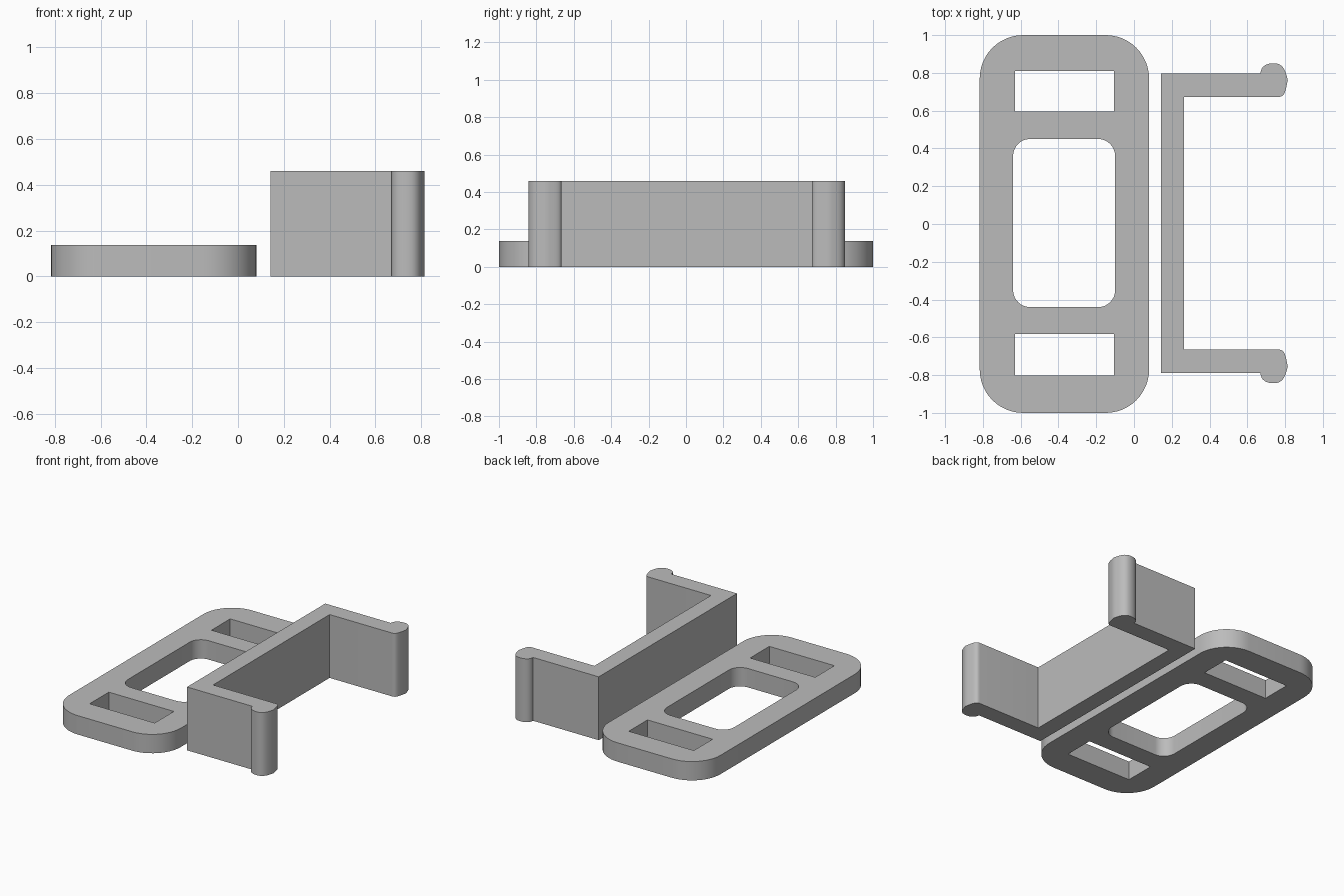
import bpy, bmesh, math
from mathutils import Vector
from mathutils.geometry import interpolate_bezier

cube = bpy.data.objects.get("Cube")
if cube:
    bpy.data.objects.remove(cube)

GREY = (0.5, 0.5, 0.5, 1.0)
mat = bpy.data.materials.new("plain grey")
mat.use_nodes = True
mat.diffuse_color = GREY
mat.node_tree.nodes["Principled BSDF"].inputs["Base Color"].default_value = GREY


def rounded_rect(x0, x1, y0, y1, r=0.0, steps=12):
    """Outline of a rectangle with round corners, anticlockwise."""
    if r == 0:
        return [(x0, y0), (x1, y0), (x1, y1), (x0, y1)]
    centres = [(x1 - r, y1 - r), (x0 + r, y1 - r), (x0 + r, y0 + r), (x1 - r, y0 + r)]
    pts = []
    for q, (cx, cy) in enumerate(centres):
        for i in range(steps + 1):
            a = (q + i / steps) * math.pi / 2
            pts.append((cx + r * math.cos(a), cy + r * math.sin(a)))
    return pts


def extruded(name, loops, height):
    """Fill the first loop minus the others and raise it to a solid."""
    bm = bmesh.new()
    edges = []
    for loop in loops:
        vs = [bm.verts.new((x, y, 0)) for x, y in loop]
        edges += [bm.edges.new((vs[i - 1], vs[i])) for i in range(len(vs))]
    bmesh.ops.triangle_fill(bm, edges=edges, use_beauty=True, use_dissolve=False)
    top = bmesh.ops.extrude_face_region(bm, geom=bm.faces[:])["geom"]
    bmesh.ops.translate(bm, vec=(0, 0, height),
                        verts=[g for g in top if isinstance(g, bmesh.types.BMVert)])
    bmesh.ops.recalc_face_normals(bm, faces=bm.faces[:])
    mesh = bpy.data.meshes.new(name)
    bm.to_mesh(mesh)
    bm.free()
    mesh.materials.append(mat)
    obj = bpy.data.objects.new(name, mesh)
    bpy.context.collection.objects.link(obj)
    bpy.ops.object.select_all(action='DESELECT')
    obj.select_set(True)
    bpy.context.view_layer.objects.active = obj
    bpy.ops.object.shade_smooth_by_angle(angle=math.radians(30))
    return obj


# Flat plate with a rounded window and two slots
extruded("slotted_plate", [
    rounded_rect(-0.817, 0.08, -1, 1, 0.23),
    rounded_rect(-0.64, -0.10, -0.44, 0.45, 0.09),
    rounded_rect(-0.63, -0.107, 0.595, 0.81),
    rounded_rect(-0.63, -0.107, -0.803, -0.583),
], 0.137)

# Bracket: spine and two arms ending in rounded catches, mirrored front to back
MID_Y = 0.004
catch = []
for a, ha, hb, b in [
    ((0.67, 0.793), (0.67, 0.83), (0.70, 0.847), (0.74, 0.847)),
    ((0.74, 0.847), (0.79, 0.847), (0.802, 0.81), (0.814, 0.757)),
    ((0.814, 0.757), (0.80, 0.69), (0.797, 0.669), (0.765, 0.669)),
]:
    catch += [p.to_2d() for p in interpolate_bezier(*(Vector((*v, 0)) for v in (a, ha, hb, b)), 9)][:-1]
half = [(0.143, 0.793), *catch, (0.765, 0.669), (0.265, 0.669)]
outline = [(x, MID_Y + y) for x, y in half] + [(x, MID_Y - y) for x, y in reversed(half)]
extruded("clip_bracket", [outline], 0.46)
